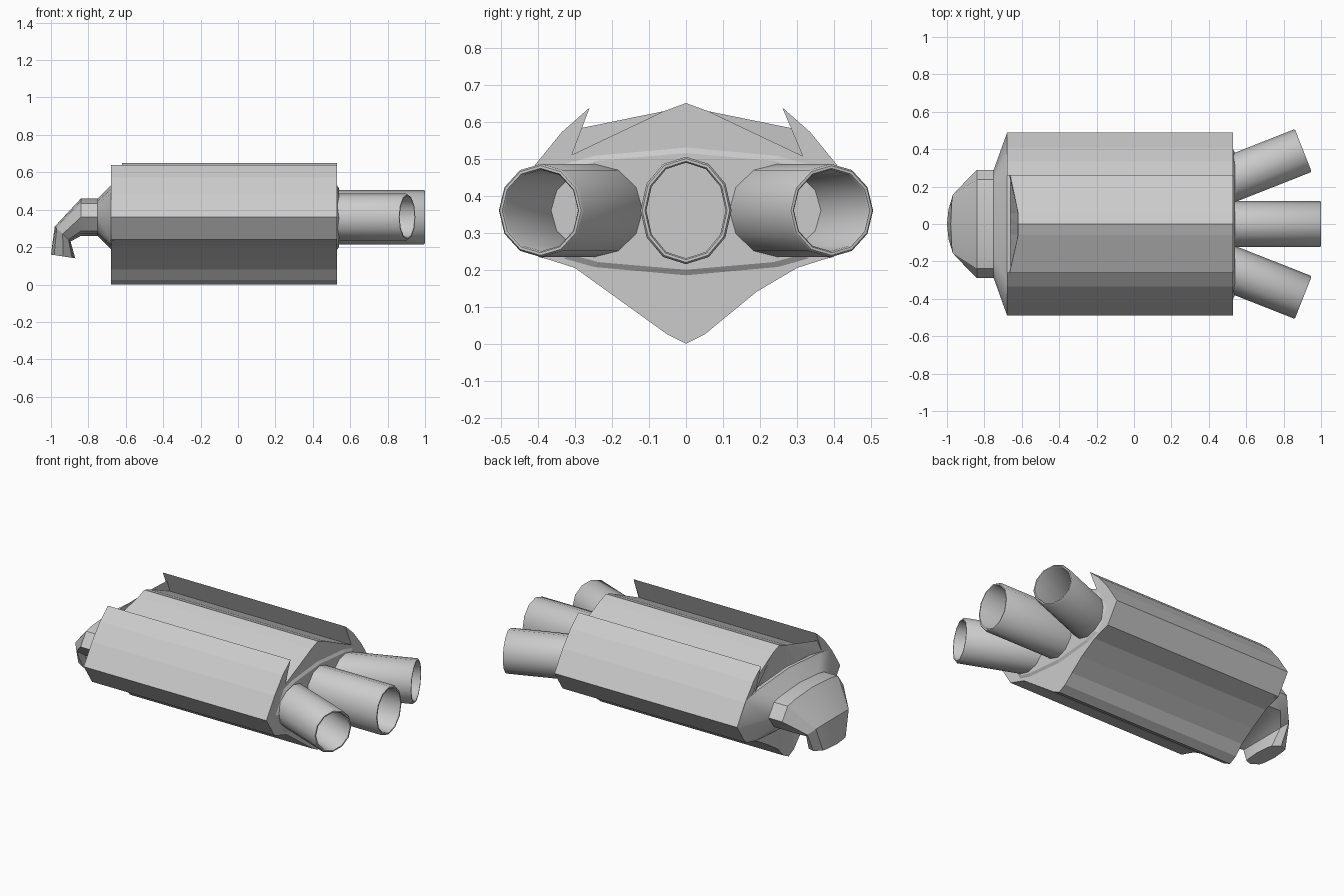
import bpy, bmesh
from math import sin, cos, pi, radians
from mathutils import Vector, Matrix

if "Cube" in bpy.data.objects:
    bpy.data.objects.remove(bpy.data.objects["Cube"])

MID = 0.36  # height of the main axis


def make_object(name, bm, smooth=None):
    bmesh.ops.recalc_face_normals(bm, faces=bm.faces[:])
    mesh = bpy.data.meshes.new(name)
    bm.to_mesh(mesh)
    bm.free()
    ob = bpy.data.objects.new(name, mesh)
    bpy.context.collection.objects.link(ob)
    if smooth:
        bpy.ops.object.select_all(action='DESELECT')
        ob.select_set(True)
        bpy.context.view_layer.objects.active = ob
        bpy.ops.object.shade_smooth_by_angle(angle=radians(smooth))
    return ob


def loft(name, rings, smooth=None, cyclic=False):
    """Skin a list of equally long rings; cap the ends unless cyclic."""
    bm = bmesh.new()
    vs = [[bm.verts.new(p) for p in r] for r in rings]
    n = len(vs[0])
    pairs = list(zip(vs, vs[1:])) + ([(vs[-1], vs[0])] if cyclic else [])
    for a, b in pairs:
        for i in range(n):
            j = (i + 1) % n
            bm.faces.new((a[i], a[j], b[j], b[i]))
    if not cyclic:
        caps = [bm.faces.new(vs[0]), bm.faces.new(vs[-1])]
        bmesh.ops.triangulate(bm, faces=caps)
    return make_object(name, bm, smooth)


def mirrored(half):
    """Close a half profile (first and last points on y = 0)."""
    return half + [(-y, z) for y, z in half[-2:0:-1]]


# Outer casing: peaked roof, overhanging side fins and keel
casing = mirrored([(0, 0.65), (0.06, 0.628), (0.315, 0.507), (0.26, 0.638),
                   (0.335, 0.572), (0.41, 0.48), (0.488, 0.36), (0.41, 0.24),
                   (0.30, 0.205), (0.19, 0.14), (0.10, 0.08), (0.05, 0.025), (0, 0)])


def front_x(y, z):
    # the roof ridge leans back slightly at the intake end
    return -0.62 if abs(y) < 0.1 and z > 0.6 else -0.68


loft("casing", [[(front_x(y, z), y, z) for y, z in casing],
                [(0.53, y, z) for y, z in casing]])

# Flattened section shared by the intake neck and rear plate
section = mirrored([(0, 1), (0.62, 0.87), (0.82, 0.74), (1, 0),
                    (0.82, -0.74), (0.62, -0.87), (0, -1)])


def section_ring(top, bottom, half_width):
    """Section spanned between a top and bottom point in the xz plane."""
    t, b = Vector((top[0], 0, top[1])), Vector((bottom[0], 0, bottom[1]))
    c, h = (t + b) / 2, (t - b) / 2
    return [c + h * v + Vector((0, half_width * u, 0)) for u, v in section]


# Intake: flare, collar and down-turned mouth
loft("intake_neck", [
    section_ring((-0.66, 0.53), (-0.66, 0.19), 0.485),
    section_ring((-0.68, 0.53), (-0.68, 0.19), 0.485),
    section_ring((-0.75, 0.46), (-0.75, 0.26), 0.29),
    section_ring((-0.84, 0.46), (-0.84, 0.26), 0.29),
    section_ring((-0.98, 0.31), (-0.895, 0.23), 0.19),
    section_ring((-1.0, 0.16), (-0.87, 0.14), 0.13)], smooth=30)

# Rear plate with a small chamfer
loft("rear_plate", [
    section_ring((0.50, 0.53), (0.50, 0.185), 0.40),
    section_ring((0.53, 0.53), (0.53, 0.185), 0.40),
    section_ring((0.54, 0.515), (0.54, 0.20), 0.38)])


# Hollow exhaust pipes with bevelled rims
def pipe(name, end, angle, length, ry, rz, wall=0.016):
    m = Matrix.Translation(end) @ Matrix.Rotation(angle, 4, 'Z')
    profile = [(-length, 0), (-0.006, 0), (0, 0.005), (0, wall - 0.004),
               (-0.006, wall), (-length, wall)]
    rings = [[m @ Vector((x, (ry - d) * sin(2 * pi * i / 12),
                          (rz - d) * cos(2 * pi * i / 12))) for i in range(12)]
             for x, d in profile]
    loft(name, rings, smooth=40, cyclic=True)


pipe("middle_pipe", (1.0, 0, MID), 0, 0.5, 0.123, 0.145)
for side, label in ((1, "left"), (-1, "right")):
    pipe(label + "_pipe", (0.905, side * 0.393, MID), side * radians(21.5),
         0.46, 0.123, 0.126)
